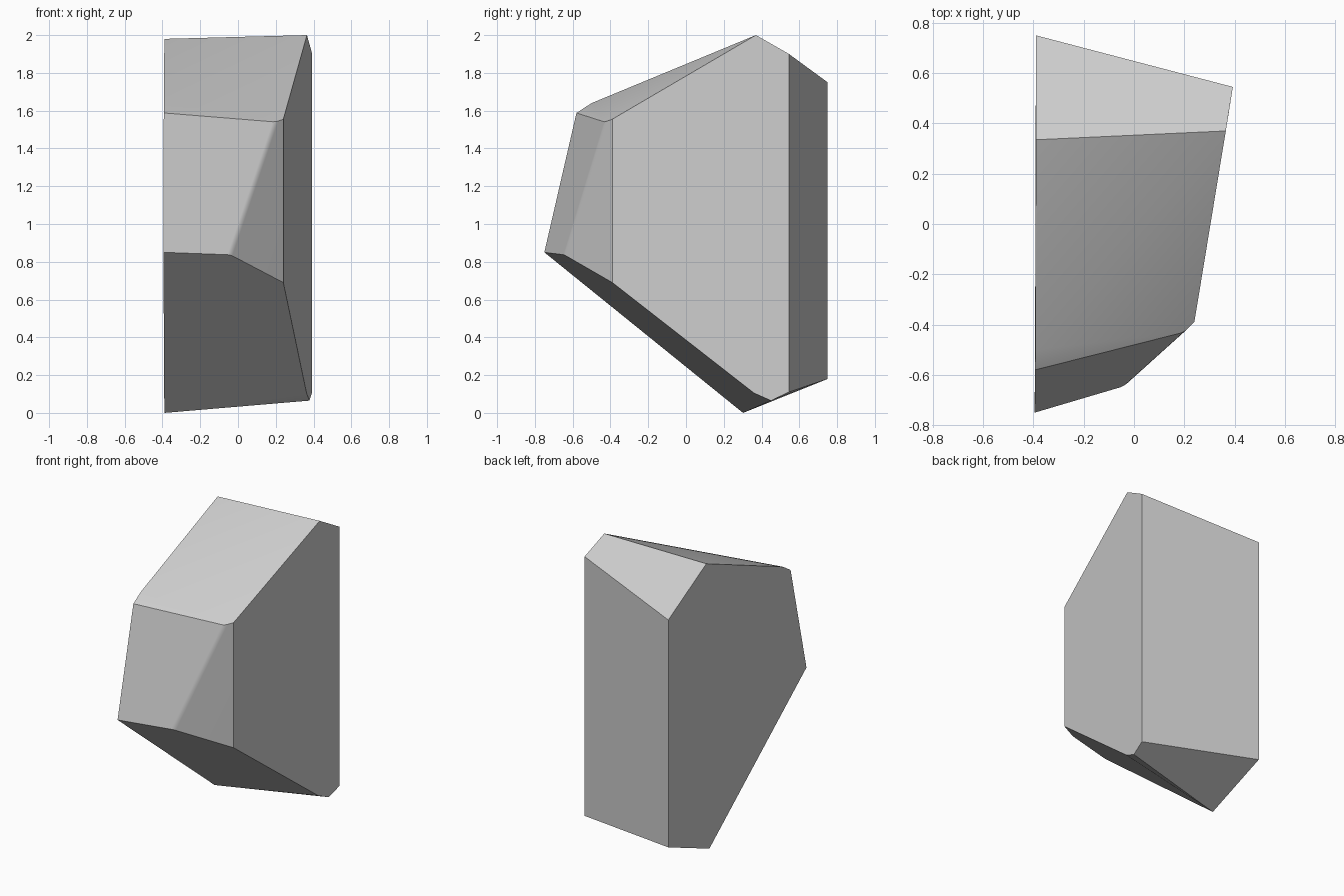
import bpy
import bmesh
import math
from mathutils import Vector

cube = bpy.data.objects.get("Cube")
if cube:
    bpy.data.objects.remove(cube, do_unlink=True)

# Stone colour
stone = bpy.data.materials.new("grey_stone")
stone.use_nodes = True
grey = (0.6, 0.6, 0.6, 1)
stone.diffuse_color = grey
stone.node_tree.nodes["Principled BSDF"].inputs["Base Color"].default_value = grey

# Corner points of the faceted rock, grouped by where they sit
crown = [(-0.39, 0.335, 1.98), (0.365, 0.37, 2), (0.393, 0.545, 1.9), (-0.39, 0.75, 1.75)]
brow = [(-0.393, -0.58, 1.588), (-0.392, -0.5, 1.64), (0.2, -0.43, 1.54), (0.24, -0.39, 1.555)]
chin = [(-0.395, -0.75, 0.85), (-0.04, -0.645, 0.837), (0.24, -0.39, 0.69)]
foot = [(-0.39, 0.302, 0), (0.363, 0.36, 0.105), (0.378, 0.45, 0.065),
        (0.393, 0.545, 0.11), (-0.39, 0.75, 0.18)]

bm = bmesh.new()
for point in crown + brow + chin + foot:
    bm.verts.new(point)
bmesh.ops.convex_hull(bm, input=bm.verts)
bmesh.ops.dissolve_limit(bm, angle_limit=math.radians(5), verts=bm.verts, edges=bm.edges)

# Soften the worn edge that runs down the front
ends = (Vector(brow[2]), Vector(chin[1]))
worn = [e for e in bm.edges
        if all(min((v.co - p).length for p in ends) < 0.01 for v in e.verts)]
bmesh.ops.bevel(bm, geom=worn, offset=0.015, segments=2, profile=0.5, affect="EDGES")
bmesh.ops.recalc_face_normals(bm, faces=bm.faces)

mesh = bpy.data.meshes.new("rock")
bm.to_mesh(mesh)
bm.free()
mesh.materials.append(stone)
rock = bpy.data.objects.new("rock", mesh)
bpy.context.collection.objects.link(rock)

# Crisp facets, with soft shading only across the gentle folds
bpy.context.view_layer.objects.active = rock
rock.select_set(True)
bpy.ops.object.shade_smooth_by_angle(angle=math.radians(28))
weighted = rock.modifiers.new("flat_facets", "WEIGHTED_NORMAL")
weighted.keep_sharp = True
